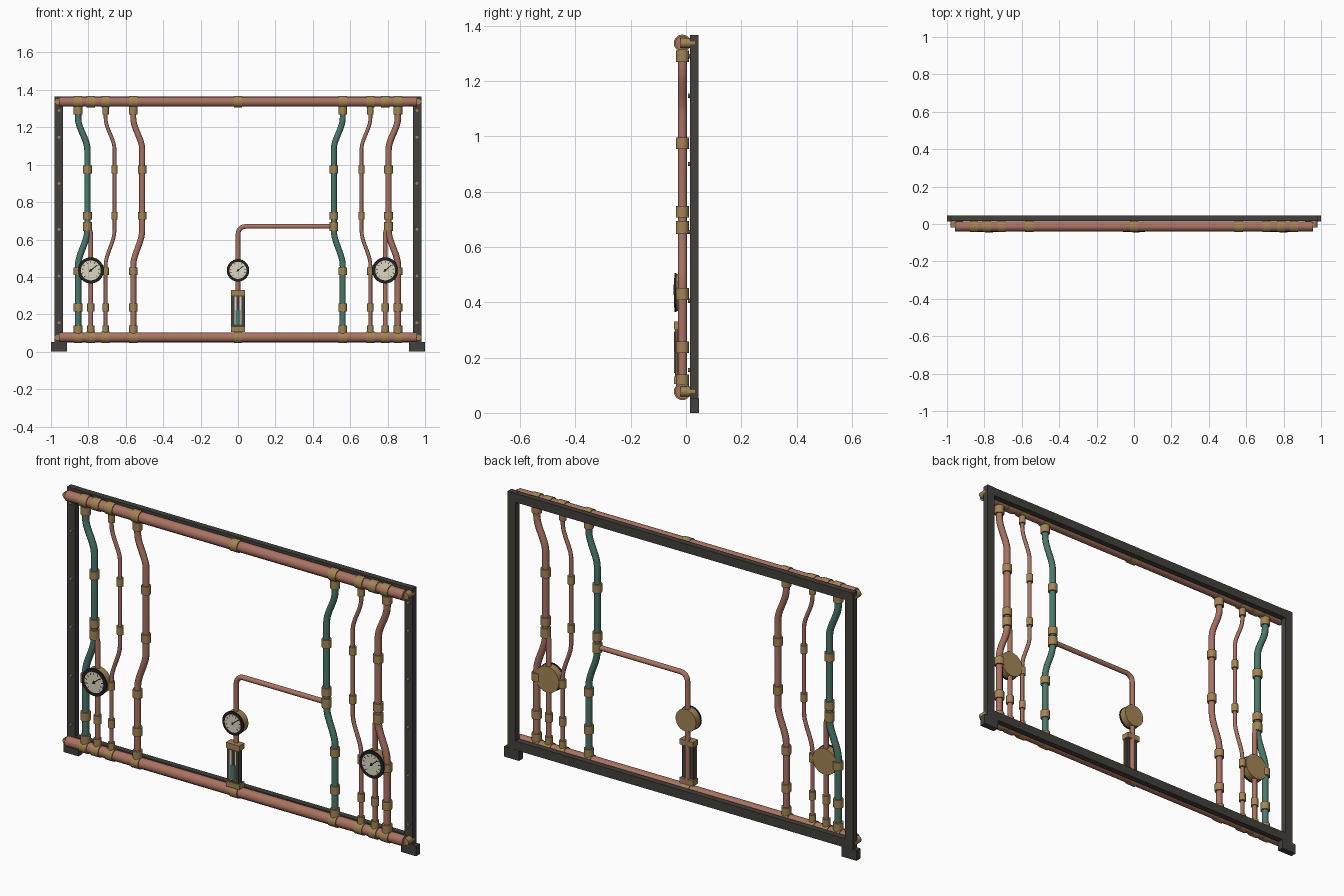
import bpy
import math
from mathutils import Vector

cube = bpy.data.objects.get("Cube")
if cube:
    bpy.data.objects.remove(cube, do_unlink=True)


def material(name, color):
    m = bpy.data.materials.new(name)
    m.use_nodes = True
    m.diffuse_color = (*color, 1)
    node = next(n for n in m.node_tree.nodes if n.type == 'BSDF_PRINCIPLED')
    node.inputs["Base Color"].default_value = (*color, 1)
    return m


copper = material("copper", (0.40, 0.17, 0.12))
brass = material("brass", (0.37, 0.23, 0.09))
teal = material("teal patina", (0.07, 0.19, 0.15))
iron = material("dark iron", (0.055, 0.052, 0.045))
black = material("black enamel", (0.015, 0.014, 0.012))
cream = material("cream dial", (0.72, 0.67, 0.54))

PIPE_Y = -0.013
RAIL_LOW, RAIL_HIGH = 0.077, 1.337
GAUGE_Z = 0.435


def box(name, lo, hi, mat, turn=0):
    lo, hi = Vector(lo), Vector(hi)
    bpy.ops.mesh.primitive_cube_add(size=1, location=(lo + hi) / 2, rotation=(0, turn, 0))
    ob = bpy.context.object
    ob.name = name
    ob.scale = hi - lo
    ob.data.materials.append(mat)
    return ob


def rod(name, start, end, radius, mat, sides=20):
    start, end = Vector(start), Vector(end)
    axis = end - start
    bpy.ops.mesh.primitive_cylinder_add(
        vertices=sides, radius=radius, depth=axis.length, location=(start + end) / 2,
        rotation=axis.to_track_quat('Z', 'Y').to_euler())
    ob = bpy.context.object
    ob.name = name
    ob.data.materials.append(mat)
    bpy.ops.object.shade_smooth_by_angle(angle=math.radians(40))
    return ob


def pipe(name, points, radius, mat):
    """Round pipe swept along (x, z) points in the pipe plane."""
    data = bpy.data.curves.new(name, 'CURVE')
    data.dimensions = '3D'
    data.bevel_depth = radius
    data.bevel_resolution = 3
    data.use_fill_caps = True
    spline = data.splines.new('POLY')
    spline.points.add(len(points) - 1)
    for p, (x, z) in zip(spline.points, points):
        p.co = (x, PIPE_Y, z, 1)
    ob = bpy.data.objects.new(name, data)
    bpy.context.collection.objects.link(ob)
    bpy.ops.object.select_all(action='DESELECT')
    ob.select_set(True)
    bpy.context.view_layer.objects.active = ob
    bpy.ops.object.convert(target='MESH')
    ob = bpy.context.object
    ob.data.materials.clear()
    ob.data.materials.append(mat)
    bpy.ops.object.shade_smooth_by_angle(angle=math.radians(50))


def coupling(name, x, z, radius, half=0.021):
    rod(name, (x, PIPE_Y, z - half), (x, PIPE_Y, z + half), radius, brass)


def s_bend(x0, x1, z0, z1, steps=10):
    pts = []
    for i in range(steps + 1):
        t = i / steps
        pts.append((x0 + (x1 - x0) * t * t * (3 - 2 * t), z0 + (z1 - z0) * t))
    return pts


def wavy_pipe(name, outer, inner, radius, mat, tee):
    pts = [(outer, RAIL_HIGH)] + s_bend(outer, inner, 1.25, 1.08)
    pts += s_bend(inner, outer, 0.65, 0.46) + [(outer, RAIL_LOW)]
    pipe(name, pts, radius, mat)
    for z in (1.29, 0.43, 0.237, 0.118):
        coupling(name + "_coupling", outer, z, radius + 0.007)
    for z in (0.975, 0.727):
        coupling(name + "_coupling", inner, z, radius + 0.007)
    if tee:
        coupling(name + "_tee", inner, 0.67, radius + 0.007, 0.024)


def gauge(name, x, radius):
    def disc(part, y0, y1, r, mat):
        rod(name + part, (x, y0, GAUGE_Z), (x, y1, GAUGE_Z), r, mat, 40)

    disc("_case", 0.002, -0.034, radius * 0.96, brass)
    disc("_bezel", -0.034, -0.042, radius, black)
    disc("_dial", -0.042, -0.0432, radius * 0.76, cream)
    disc("_hub", -0.043, -0.045, radius * 0.1, black)
    # tick marks sweep around the dial, open at the bottom
    for i in range(11):
        a = math.radians(-135 + 27 * i)
        d = Vector((math.sin(a), 0, math.cos(a)))
        c = Vector((x, -0.0434, GAUGE_Z)) + d * radius * 0.65
        half = Vector((radius * 0.022, 0.0004, radius * 0.08))
        box(name + "_tick", c - half, c + half, black, a)
    a = math.radians(50)
    c = Vector((x, -0.0438, GAUGE_Z)) + Vector((math.sin(a), 0, math.cos(a))) * radius * 0.22
    half = Vector((radius * 0.035, 0.0005, radius * 0.38))
    box(name + "_needle", c - half, c + half, black, a)


# Iron back frame with feet
for side, s in (("left", 1), ("right", -1)):
    x0, x1 = sorted((s * 0.935, s * 0.98))
    box(side + "_post", (x0, 0.015, 0.0), (x1, 0.046, 1.366), iron)
    x0, x1 = sorted((s * 0.915, s * 1.0))
    box(side + "_foot", (x0, 0.0145, 0.0), (x1, 0.0465, 0.052), iron)
    for z in (0.155, 0.405, 0.654, 0.9, 1.147, 1.29):
        rod(side + "_post_bolt", (s * 0.957, 0.007, z), (s * 0.957, 0.02, z), 0.008, brass, 8)
    # stand-offs that hold the rails to the posts
    for z in (RAIL_LOW, RAIL_HIGH):
        rod(side + "_rail_bracket", (s * 0.963, -0.02, z), (s * 0.963, 0.032, z), 0.018, brass)
box("top_beam", (-0.94, 0.0155, 1.32), (0.94, 0.0455, 1.365), iron)
box("bottom_beam", (-0.94, 0.0155, 0.05), (0.94, 0.0455, 0.096), iron)

# Copper rails with brass collars
for label, z in (("bottom", RAIL_LOW), ("top", RAIL_HIGH)):
    pipe(label + "_rail", [(-0.957, z), (0.957, z)], 0.027, copper)
    for x in (0.855, 0.787, 0.708, 0.56, 0):
        for s in ((1, -1) if x else (1,)):
            rod(label + "_rail_collar", (s * x - 0.022, PIPE_Y, z),
                (s * x + 0.022, PIPE_Y, z), 0.031, brass)

# Wavy uprights and gauge pipes on both sides
for side, s, outer_mat, inner_mat in (("left", 1, copper, teal), ("right", -1, teal, copper)):
    wavy_pipe(side + "_outer_pipe", s * 0.855, s * 0.805, 0.017, outer_mat, True)
    wavy_pipe(side + "_thin_pipe", s * 0.708, s * 0.66, 0.010, copper, False)
    wavy_pipe(side + "_inner_pipe", s * 0.56, s * 0.512, 0.016, inner_mat, s > 0)
    pipe(side + "_gauge_pipe", [(s * 0.787, RAIL_LOW), (s * 0.787, 0.63), (s * 0.798, 0.67)],
         0.013, copper)
    for z in (0.237, 0.118):
        coupling(side + "_gauge_pipe_coupling", s * 0.787, z, 0.019)
    gauge(side + "_gauge", s * 0.787, 0.07)

# Centre branch with a rounded elbow
bend = 0.04
elbow = [(bend - bend * math.sin(a), 0.67 - bend + bend * math.cos(a))
         for a in (math.radians(15 * i) for i in range(7))]
pipe("branch_pipe", [(0.512, 0.67)] + elbow + [(0, RAIL_LOW)], 0.013, copper)
gauge("centre_gauge", 0, 0.06)

# Sight glass
box("sight_body", (-0.032, -0.04, 0.125), (0.032, -0.015, 0.305), iron)
for label, z0, z1 in (("top", 0.302, 0.33), ("bottom", 0.105, 0.132)):
    box("sight_cap_" + label, (-0.038, -0.044, z0), (0.038, -0.002, z1), brass)
for x in (-0.033, 0.033):
    rod("sight_side_rod", (x, -0.036, 0.12), (x, -0.036, 0.31), 0.004, brass, 8)
box("sight_window", (-0.018, -0.0415, 0.145), (0.018, -0.0395, 0.295), cream)
box("sight_tube", (-0.008, -0.0425, 0.145), (0.008, -0.041, 0.295), iron)
box("sight_liquid", (-0.014, -0.043, 0.148), (0.014, -0.041, 0.222), teal)
